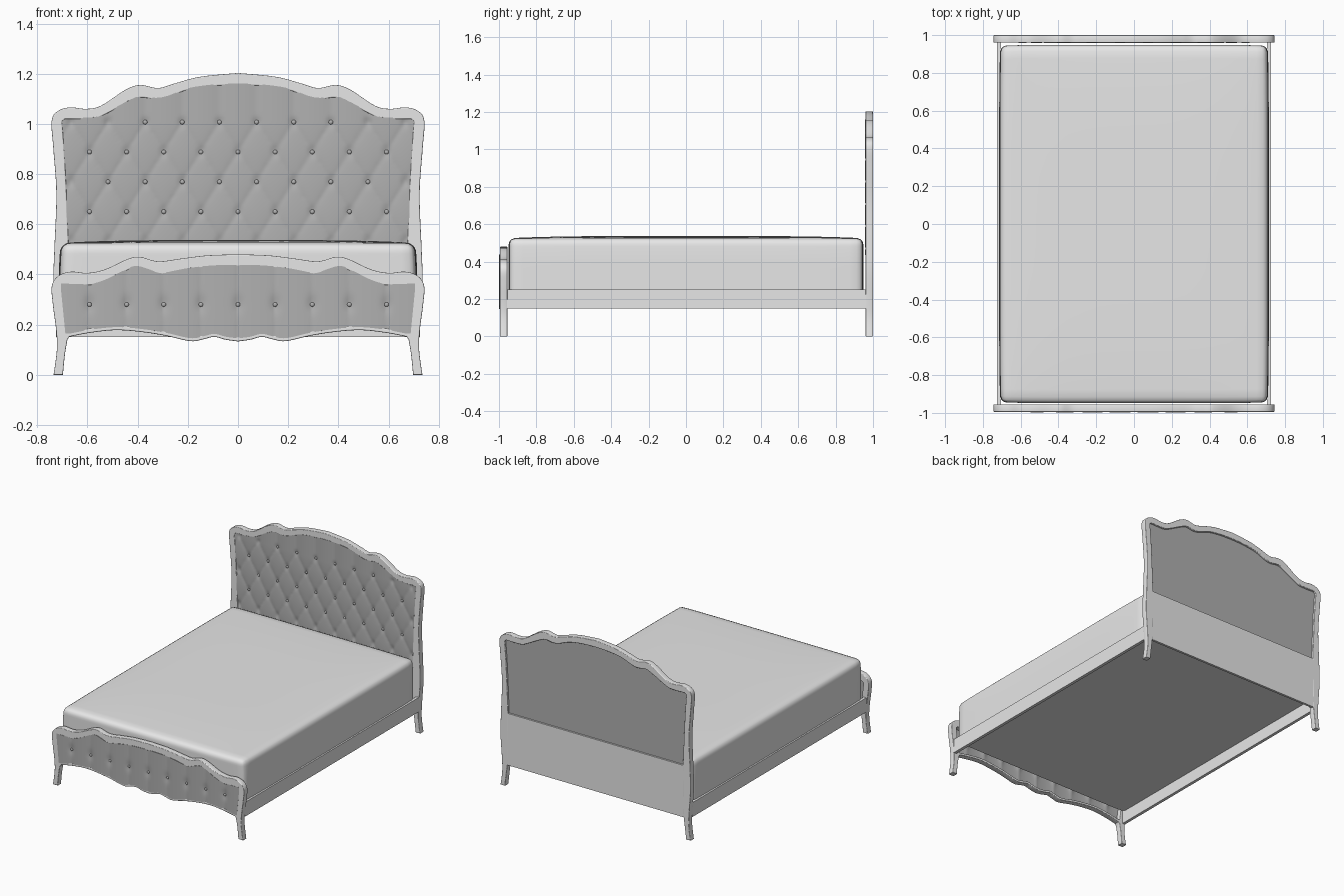
import bpy, bmesh, math
from mathutils import Vector

old = bpy.data.objects.get("Cube")
if old:
    bpy.data.objects.remove(old, do_unlink=True)


def material(name, value):
    m = bpy.data.materials.new(name)
    m.use_nodes = True
    color = (value, value, value, 1)
    m.diffuse_color = color
    m.node_tree.nodes["Principled BSDF"].inputs["Base Color"].default_value = color
    return m


WHITE = material("white", 0.8)
GREY = material("grey fabric", 0.44)


def smooth(points, steps=6):
    """Curve through the given points."""
    p = [Vector(q) for q in points]
    p = [p[0]] + p + [p[-1]]
    out = []
    for a, b, c, d in zip(p, p[1:], p[2:], p[3:]):
        for k in range(steps):
            t = k / steps
            out.append(0.5 * (2 * b + (c - a) * t + (2 * a - 5 * b + 4 * c - d) * t * t
                              + (3 * b - a - 3 * c + d) * t ** 3))
    return out + [p[-1]]


def mirrored(half):
    """Close a half outline that starts and ends on the centre line."""
    return half + [Vector((-q.x, q.y)) for q in reversed(half[1:-1])]


def height_at(path, x):
    pts = sorted((q.x, q.y) for q in path)
    x = min(max(abs(x), pts[0][0]), pts[-1][0])
    for (x0, z0), (x1, z1) in zip(pts, pts[1:]):
        if x <= x1:
            return z0 + (z1 - z0) * (x - x0) / max(x1 - x0, 1e-6)
    return pts[-1][1]


def finish(obj, angle=35):
    """Apply modifiers or curve settings, then shade."""
    bpy.ops.object.select_all(action='DESELECT')
    obj.select_set(True)
    bpy.context.view_layer.objects.active = obj
    bpy.ops.object.convert(target='MESH')
    bpy.ops.object.shade_smooth_by_angle(angle=math.radians(angle))


def mesh_object(name, bm, mat):
    me = bpy.data.meshes.new(name)
    bm.to_mesh(me)
    bm.free()
    me.materials.append(mat)
    obj = bpy.data.objects.new(name, me)
    bpy.context.collection.objects.link(obj)
    return obj


def frame(name, outlines, y, bevel=0.004):
    """Upright frame with softened edges front and back."""
    cu = bpy.data.curves.new(name, 'CURVE')
    cu.dimensions = '2D'
    cu.fill_mode = 'BOTH'
    cu.extrude = 0.02 - bevel
    cu.bevel_depth = bevel
    cu.bevel_resolution = 2
    cu.offset = -bevel
    for line in outlines:
        sp = cu.splines.new('POLY')
        sp.points.add(len(line) - 1)
        for pt, q in zip(sp.points, line):
            pt.co = (q.x, q.y, 0, 1)
        sp.use_cyclic_u = True
    cu.materials.append(WHITE)
    obj = bpy.data.objects.new(name, cu)
    bpy.context.collection.objects.link(obj)
    obj.location.y = y
    obj.rotation_euler.x = math.pi / 2
    finish(obj)


def panel(name, top, bottom, w0, w1, y, bulge, nx, nz):
    """Upholstered sheet between two profiles, swelling toward the front."""
    bm = bmesh.new()
    rows = []
    for j in range(nz + 1):
        t = j / nz
        row = []
        for i in range(nx + 1):
            x = (2 * i / nx - 1) * (w0 + (w1 - w0) * t)
            lo, hi = height_at(bottom, x) - 0.005, height_at(top, x) + 0.006
            z = lo + (hi - lo) * t
            row.append(bm.verts.new((x, y - bulge(x, z), z)))
        rows.append(row)
    for r0, r1 in zip(rows, rows[1:]):
        for i in range(nx):
            bm.faces.new((r0[i], r0[i + 1], r1[i + 1], r1[i]))
    obj = mesh_object(name, bm, GREY)
    mod = obj.modifiers.new("thickness", 'SOLIDIFY')
    mod.thickness = 0.008
    mod.offset = -1
    finish(obj, 60)


def buttons(name, spots, y):
    bm = bmesh.new()
    for x, z in spots:
        made = bmesh.ops.create_uvsphere(bm, u_segments=12, v_segments=8, radius=0.009)
        for v in made["verts"]:
            v.co = (v.co.x + x, v.co.y * 0.6 + y, v.co.z + z)
    finish(mesh_object(name, bm, GREY))


def box(name, low, high, mat):
    bm = bmesh.new()
    bmesh.ops.create_cube(bm, size=1)
    for v in bm.verts:
        v.co = [(a + b) / 2 + c * (b - a) for a, b, c in zip(low, high, v.co)]
    finish(mesh_object(name, bm, mat))


PITCH = 0.148   # sideways distance between buttons
RISE = 0.119    # height between rows of buttons

# Headboard frame with posts and legs
head_outer = smooth([(0, 1.203), (.15, 1.188), (.25, 1.162), (.318, 1.143), (.39, 1.155), (.45, 1.135),
                     (.545, 1.073), (.605, 1.06), (.67, 1.066), (.72, 1.05), (.743, 1.01), (.736, .9),
                     (.724, .72), (.732, .5), (.736, .36), (.725, .2), (.722, .1), (.735, 0)])
head_post = smooth([(.70, 0), (.69, .08), (.68, .18), (.675, .4), (.677, .55), (.69, .85), (.702, 1.01)])
head_top = smooth([(.69, 1.02), (.58, 1.02), (.53, 1.038), (.45, 1.08), (.39, 1.105), (.33, 1.098),
                   (.28, 1.106), (.2, 1.136), (.1, 1.151), (0, 1.155)])
frame("headboard_frame", [mirrored(head_outer + head_post + head_top)], 0.98)


def padding(x, pillow, to_button):
    """Depth of the stuffing: full between creases, pulled in at each button."""
    belly = 0.003 * (1 - (x / 0.72) ** 2)
    return 0.004 + 0.006 * pillow + belly - 0.006 * math.exp(-(to_button / 0.13) ** 2)


# Headboard upholstery: diamond tufting, straight pleats above the top row
def diamonds(x, z):
    up = min((z - 0.65) / RISE, 3) / 2
    a, b = x / PITCH + up, x / PITCH - up
    pillow = abs(math.sin(math.pi * a) * math.sin(math.pi * b)) ** 0.45
    above = max(z - 0.65 - 3 * RISE, 0) / RISE
    return padding(x, pillow, math.hypot(a - round(a), b - round(b), above))


head_base = [Vector((0, 0.44)), Vector((1, 0.44))]
panel("headboard_upholstery", head_top, head_base, 0.68, 0.709, 0.97, diamonds, 160, 80)
panel("headboard_back_panel", head_top, head_base, 0.68, 0.709, 0.979, lambda x, z: 0, 60, 2)
spots = []
for row, count in enumerate((9, 8, 9, 6)):
    spots += [((k - (count - 1) / 2) * PITCH, 0.65 + row * RISE) for k in range(count)]
buttons("headboard_buttons", spots, 0.966)
box("headboard_lower_board", (-.69, .983, .15), (.69, .9993, .512), WHITE)

# Footboard frame with legs and shaped apron
foot_outer = smooth([(0, .48), (.12, .476), (.22, .464), (.318, .452), (.39, .47), (.44, .461), (.53, .42),
                     (.6, .406), (.665, .411), (.715, .395), (.742, .355), (.738, .28), (.725, .18),
                     (.722, .1), (.735, 0)])
foot_leg = smooth([(.698, 0), (.69, .08), (.68, .14)])
apron = smooth([(.672, .152), (.585, .168), (.485, .178), (.38, .17), (.286, .155), (.19, .134),
                (.14, .141), (.095, .151), (.05, .14), (0, .133)])
foot_top = smooth([(0, .432), (.1, .43), (.207, .418), (.306, .4), (.35, .413), (.405, .428), (.45, .413),
                   (.525, .375), (.585, .358), (.69, .357)])
foot_side = [Vector((.702, .345)), Vector((.682, .175))]
foot_base = [q + Vector((0, 0.017)) for q in apron]
frame("footboard_frame", [mirrored(foot_outer + foot_leg + apron),
                          mirrored(foot_top + foot_side + foot_base)], -0.975)


# Footboard upholstery with vertical channels
def channels(x, z):
    k = x / PITCH
    return padding(x, abs(math.sin(math.pi * k)) ** 0.5, math.hypot(k - round(k), (z - 0.28) / 0.25))


panel("footboard_upholstery", foot_top, foot_base, 0.688, 0.708, -0.986, channels, 160, 36)
buttons("footboard_buttons", [((k - 4) * PITCH, 0.28) for k in range(9)], -0.99)

# Side rails
for side, sign in (("left", 1), ("right", -1)):
    xs = sorted((sign * 0.704, sign * 0.725))
    box(side + "_side_rail", (xs[0], -.958, .15), (xs[1], .963, .25), WHITE)

# Mattress: rounded block, slightly crowned, with pinched corners
HALF = Vector((0.714, 0.948, 0.145))
ROUND = 0.035
bm = bmesh.new()
bmesh.ops.create_cube(bm, size=2)
bmesh.ops.subdivide_edges(bm, edges=bm.edges[:], cuts=23, use_grid_fill=True)
for v in bm.verts:
    # crowd the grid toward the edges so the rounding has enough faces
    p = Vector([h * math.sin(c * math.pi / 2) for c, h in zip(v.co, HALF)])
    core = Vector([max(ROUND - h, min(h - ROUND, c)) for c, h in zip(p, HALF)])
    if p.z < 0:
        core.z = p.z
    rim = p - core
    if rim.length > ROUND:
        p = core + rim.normalized() * ROUND
    x, y, z = (c / h for c, h in zip(p, HALF))
    crown = 0.012 * (1 - x ** 4) * (1 - y ** 4) * max(z, 0) ** 4
    slope = 0.01 * max(z, 0) ** 2 + 0.008 * y ** 6
    v.co = (p.x * (1 - slope), p.y * (1 - 0.004 * x ** 6), 0.38 + p.z + crown)
finish(mesh_object("mattress", bm, WHITE), 50)
